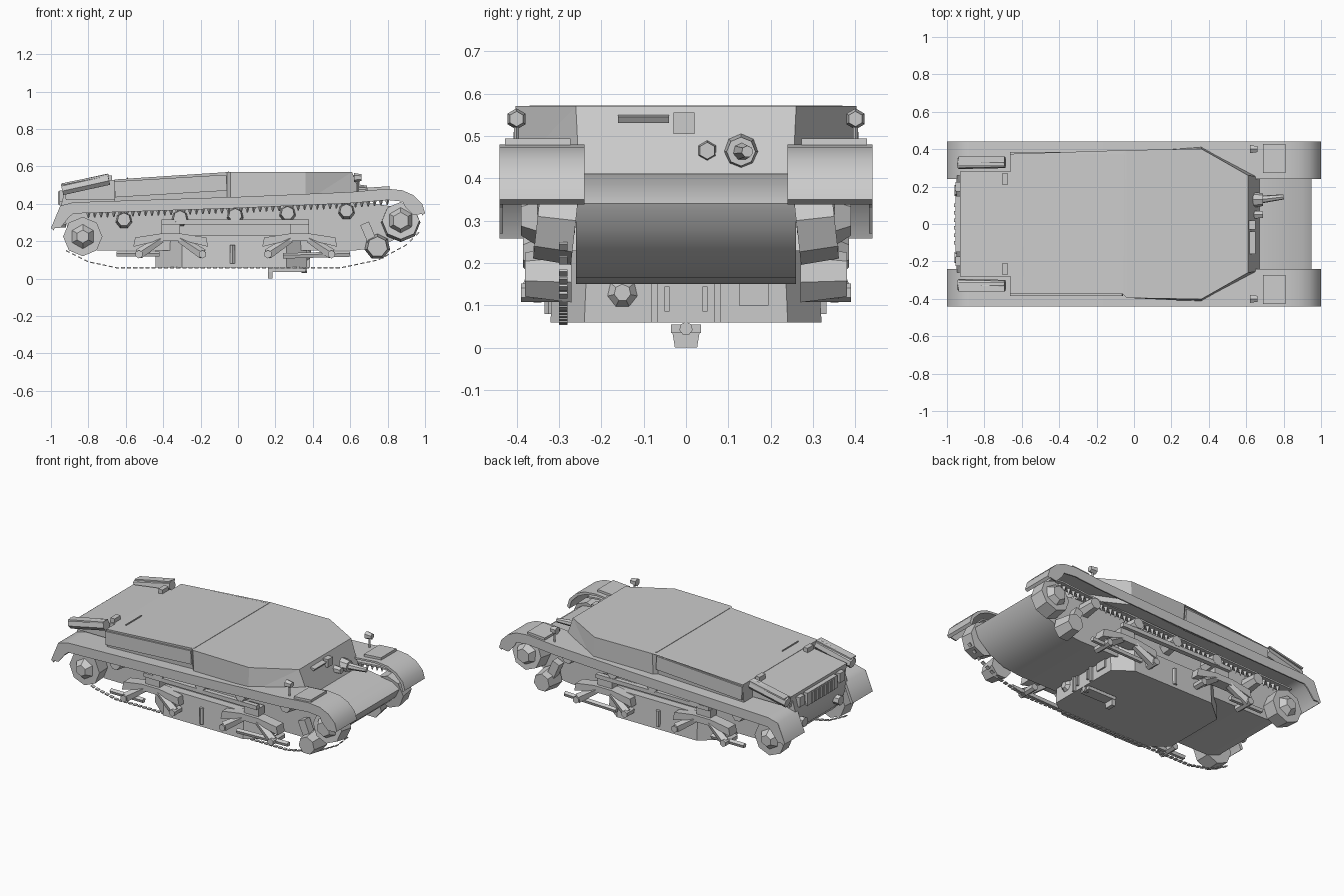
import bpy, bmesh, math
from mathutils import Vector, Matrix

if "Cube" in bpy.data.objects:
    bpy.data.objects.remove(bpy.data.objects["Cube"])

grey = bpy.data.materials.new("plain_grey")
grey.use_nodes = True
COLOUR = (0.6, 0.6, 0.6, 1)
grey.diffuse_color = COLOUR
grey.node_tree.nodes["Principled BSDF"].inputs["Base Color"].default_value = COLOUR


def finish(name, bm):
    bmesh.ops.recalc_face_normals(bm, faces=bm.faces[:])
    mesh = bpy.data.meshes.new(name)
    bm.to_mesh(mesh)
    bm.free()
    mesh.materials.append(grey)
    ob = bpy.data.objects.new(name, mesh)
    bpy.context.collection.objects.link(ob)
    return ob


def smooth(ob, degrees):
    for p in ob.data.polygons:
        p.use_smooth = True
    ob.data.set_sharp_from_angle(angle=math.radians(degrees))


def loft(bm, lower, upper):
    """Closed solid between two matching rings of points."""
    a = [bm.verts.new(p) for p in lower]
    b = [bm.verts.new(p) for p in upper]
    bm.faces.new(a)
    bm.faces.new(b)
    for i in range(len(a)):
        j = (i + 1) % len(a)
        bm.faces.new((a[i], a[j], b[j], b[i]))


def side_prism(name, profile, y0, y1):
    """Extrude an x-z outline across y."""
    bm = bmesh.new()
    loft(bm, [(x, y0, z) for x, z in profile], [(x, y1, z) for x, z in profile])
    return finish(name, bm)


def add_box(bm, centre, size, tilt=0):
    m = (Matrix.Translation(centre) @ Matrix.Rotation(tilt, 4, 'Y')
         @ Matrix.Diagonal((*size, 1)))
    bmesh.ops.create_cube(bm, size=1, matrix=m)


def box(name, centre, size, tilt=0):
    bm = bmesh.new()
    add_box(bm, centre, size, tilt)
    return finish(name, bm)


def rod(name, a, b, r, r2=None, sides=7):
    """Tapered faceted cylinder between two points."""
    a, b = Vector(a), Vector(b)
    bm = bmesh.new()
    turn = (b - a).to_track_quat('Z', 'Y').to_matrix().to_4x4()
    bmesh.ops.create_cone(bm, cap_ends=True, segments=sides, radius1=r,
                          radius2=r if r2 is None else r2, depth=(b - a).length,
                          matrix=Matrix.Translation((a + b) / 2) @ turn)
    return finish(name, bm)


def mirrored(half):
    return half + [(x, -y) for x, y in reversed(half)]


def height(path, x):
    for (x0, z0), (x1, z1) in zip(path, path[1:]):
        if x0 <= x <= x1:
            return z0 + (z1 - z0) * (x - x0) / (x1 - x0)
    return path[-1][1]


# Hull tub with rounded nose
tub = side_prism("hull_tub", [(-.92, .49), (-.95, .38), (-.9, .24), (-.84, .18), (-.75, .15),
                              (.62, .15), (.74, .165), (.84, .21), (.92, .28), (.95, .34),
                              (.9, .375), (.66, .41), (-.6, .52)], -.26, .26)
smooth(tub, 35)

# Belly pan with chamfered corners
pan = mirrored([(-.44, -.2), (-.3, -.32), (.26, -.32), (.37, -.24)])
bm = bmesh.new()
loft(bm, [(x, y, .06) for x, y in pan], [(x, y * .97, .23) for x, y in pan])
finish("belly_pan", bm)
for s in (-1, 1):
    box("pan_front_rib", (.375, s * .075, .105), (.02, .015, .09))
    box("pan_front_brace", (.375, s * .045, .115), (.016, .012, .06))
rod("pan_front_cap", (.365, -.15, .13), (.39, -.15, .13), .04, .02)
box("pan_front_hatch", (.372, .16, .125), (.014, .07, .05))

# Tow hook below the pan
box("tow_arm", (.26, 0, .045), (.2, .07, .02))
bm = bmesh.new()
loft(bm, [(x, y * .75, 0) for x, y in mirrored([(.16, .035), (.185, .035)])],
     [(x, y, .055) for x, y in mirrored([(.16, .035), (.185, .035)])])
finish("tow_end", bm)
rod("tow_pin", (.34, 0, .045), (.37, 0, .045), .016)

# Superstructure with tapering front
plan = mirrored([(-.66, .375), (-.06, .375), (-.04, .395), (.36, .402), (.61, .26)])
roof = [(-.66, .53), (-.05, .57), (1, .57)]
bm = bmesh.new()
loft(bm, [(x + (.06 if x > .5 else 0), y * (1.03 if 0 < x < .5 else .97), .41) for x, y in plan],
     [(x, y, height(roof, x)) for x, y in plan])
bmesh.ops.connect_verts_nonplanar(bm, angle_limit=.01, faces=bm.faces[:])
finish("superstructure", bm)
box("roof_seam", (-.05, 0, .57), (.006, .74, .004))
box("roof_hatch_strip", (-.59, -.2, .538), (.006, .16, .006))

# Engine deck and rear grille
side_prism("engine_deck", [(-.92, .42), (-.93, .49), (-.66, .528), (-.66, .42)], -.28, .28)
box("rear_grille", (-.94, 0, .43), (.03, .3, .08))
for i in range(6):
    box("grille_fin", (-.955, -.1 + i * .04, .43), (.014, .02, .07))
for s in (-1, 1):
    box("rear_hinge", (-.94, s * .2, .44), (.03, .05, .06))
    rod("rear_tow_ring", (-.92, s * .18, .3), (-.96, s * .18, .3), .03)

# Front plate fittings
rod("gun_mount", (.62, .13, .463), (.69, .13, .463), .044, .034, 8)
rod("gun_barrel", (.67, .13, .463), (.8, .145, .463), .022, .014)
rod("sight_port", (.62, .05, .465), (.69, .05, .465), .026, .02, 6)
box("vision_block", (.63, -.005, .53), (.04, .05, .05))
side_prism("vision_flap", [(.61, .55), (.65, .545), (.64, .53)], -.16, -.04)

fender = [(-1, .27), (-.95, .39), (-.88, .408), (0, .437), (.6, .463), (.8, .48),
          (.88, .472), (.94, .445), (.985, .4), (1, .35)]
inner = [(x * .985, z - .012) for x, z in fender]
skirt = [(x * .95 if abs(x) > .9 else x, max(z - .06, .27 if x < 0 else .34))
         for x, z in fender]
span = [(x, z) for x, z in fender if abs(x) < .9]

for s in (-1, 1):
    # Fenders
    smooth(side_prism("fender_top", fender + inner[::-1], s * .24, s * .44), 60)
    side_prism("fender_skirt", fender + skirt[::-1], s * .432, s * .44)
    box("fender_hatch", (.75, s * .35, .48), (.12, .155, .02), -.07)
    rod("headlight", (.62, s * .4, .54), (.66, s * .4, .54), .025, .018, 6)
    rod("headlight_stem", (.64, s * .4, .46), (.64, s * .4, .53), .006, sides=4)
    rod("muffler", (-.94, s * .325, .475), (-.69, s * .33, .53), .032)
    box("muffler_shield", (-.815, s * .335, .53), (.25, .05, .01), -.2)
    box("muffler_bracket", (-.69, s * .24, .52), (.03, .06, .06))
    box("side_bin", (-.36, s * .378, .495), (.6, .012, .085), -.06)

    # Drive sprocket, idler, tension wheel
    rod("sprocket", (.87, s * .26, .3), (.87, s * .35, .31), .105, .1, 8)
    rod("sprocket_hub", (.87, s * .35, .31), (.87, s * .39, .31), .07, .045, 6)
    rod("idler", (-.83, s * .26, .225), (-.83, s * .35, .225), .1, .105, 8)
    rod("idler_hub", (-.83, s * .35, .225), (-.83, s * .385, .225), .065, .035, 6)
    rod("tension_wheel", (.745, s * .27, .17), (.745, s * .38, .17), .07, .055)
    box("tension_arm", (.7, s * .31, .24), (.05, .05, .12), -.4)

    # Return rollers
    for x in (-.61, -.31, -.015, .265, .58):
        rod("return_roller", (x, s * .26, .335 + x * .04), (x, s * .36, .34 + x * .04), .045, .036)

    # Suspension girder and bogies
    box("suspension_girder", (-.015, s * .345, .303), (.79, .03, .025))
    for x in (-.36, .33):
        leaf = [(-.2, .17), (-.19, .22), (-.06, .24), (.06, .24), (.19, .22), (.2, .17),
                (.08, .2), (-.08, .2)]
        side_prism("leaf_spring", [(x + u, z) for u, z in leaf], s * .29, s * .36)
        box("spring_mount", (x, s * .31, .265), (.1, .06, .05))
        for d in (-1, 1):
            rod("bogie_arm", (x + d * .05, s * .34, .21), (x + d * .17, s * .36, .13), .022, .03, 5)
            rod("bogie_axle", (x + d * .17, s * .27, .13), (x + d * .17, s * .39, .13), .022, sides=6)
    rod("rear_step_rod", (-.65, s * .34, .13), (-.42, s * .34, .13), .016, sides=5)
    rod("front_step_rod", (.24, s * .35, .12), (.6, s * .35, .13), .016, sides=5)
    rod("centre_bracket", (-.03, s * .32, .08), (-.03, s * .32, .18), .014, sides=5)

    # Upper track guide teeth
    bm = bmesh.new()
    for i in range(48):
        x = -.8 + i * .034
        z = height(span, x) - .066
        m = Matrix.Translation((x, s * .3, z)) @ Matrix.Rotation(math.pi, 4, 'X')
        bmesh.ops.create_cone(bm, cap_ends=True, segments=4, radius1=.015,
                              radius2=.003, depth=.04, matrix=m)
    finish("upper_track_teeth", bm)
    side_prism("upper_track_band", [(x, z - .04) for x, z in span]
               + [(x, z - .05) for x, z in span[::-1]], s * .27, s * .33)

# Lower run of thin track links on one side
run = [(-.92, .15), (-.8, .09), (-.65, .058), (.55, .058), (.75, .1), (.9, .18), (.98, .26)]
bm = bmesh.new()
for i in range(58):
    x = -.91 + i * .0328
    slope = math.atan2(height(run, x + .01) - height(run, x - .01), .02)
    add_box(bm, (x, -.29, height(run, x)), (.022, .02, .006), -slope)
finish("lower_track_links", bm)
